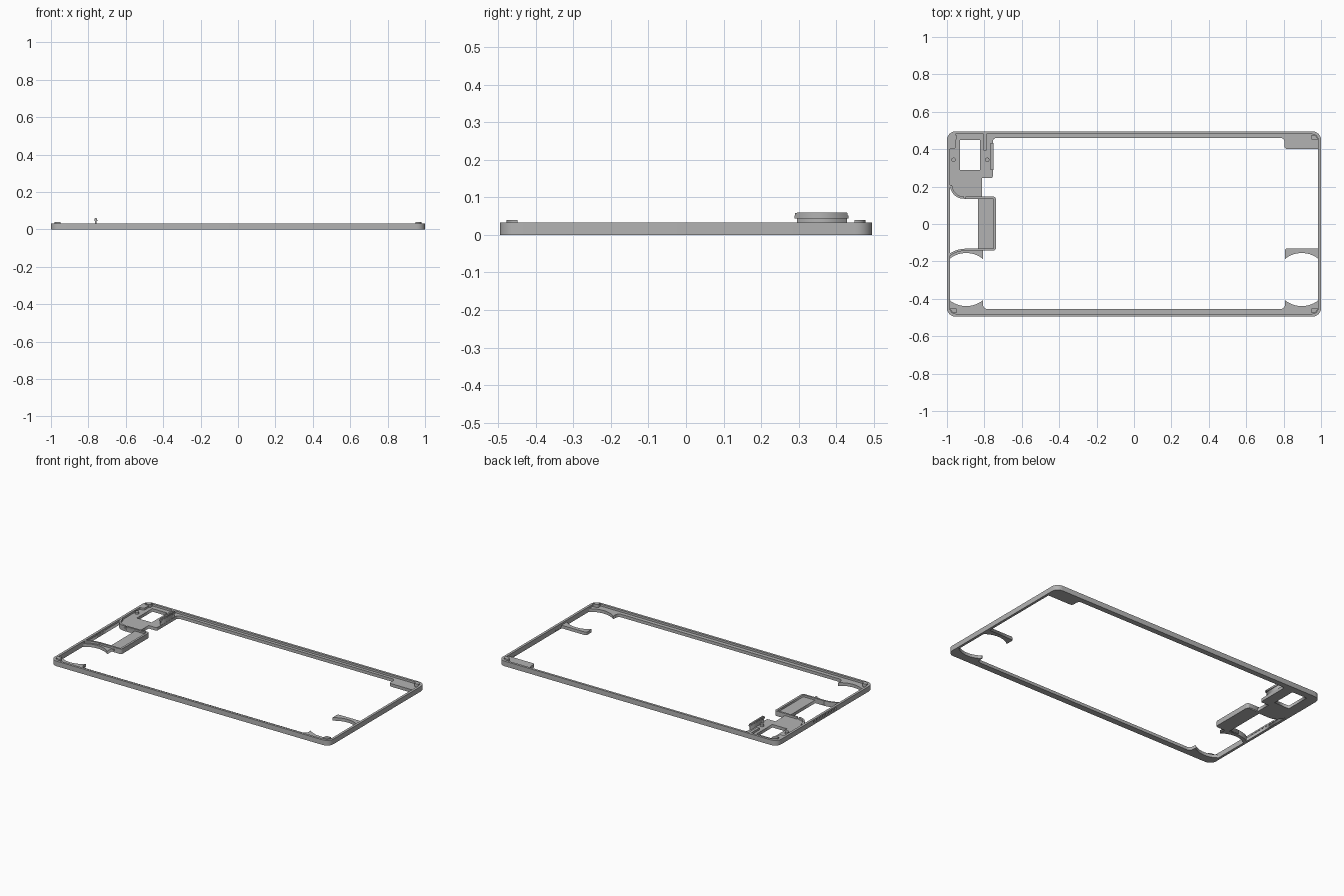
import bpy
import bmesh
from math import cos, sin, radians
from mathutils import Vector, Matrix

cube = bpy.data.objects.get("Cube")
if cube:
    bpy.data.objects.remove(cube, do_unlink=True)

grey = bpy.data.materials.new("matte grey")
grey.use_nodes = True
grey.diffuse_color = (0.45, 0.45, 0.45, 1)
grey.node_tree.nodes["Principled BSDF"].inputs["Base Color"].default_value = (0.45, 0.45, 0.45, 1)


def link(name, mesh):
    obj = bpy.data.objects.new(name, mesh)
    bpy.context.collection.objects.link(obj)
    mesh.materials.clear()
    mesh.materials.append(grey)
    return obj


def arc(cx, cy, r, a, b, n=14):
    """Points along an arc, angles in degrees."""
    angles = [radians(a + (b - a) * i / n) for i in range(n + 1)]
    return [(cx + r * cos(t), cy + r * sin(t)) for t in angles]


def rounded(points, n=6):
    """Outline whose corners carry an optional third value, the fillet radius."""
    out = []
    for i, p in enumerate(points):
        if len(p) < 3:
            out.append(p)
            continue
        c = Vector(p[:2])
        u = (Vector(points[i - 1][:2]) - c).normalized()
        v = (Vector(points[(i + 1) % len(points)][:2]) - c).normalized()
        r = p[2]
        centre = c + (u + v) * r
        for k in range(n + 1):
            t = radians(90 * k / n)
            q = centre - v * r * cos(t) - u * r * sin(t)
            out.append((q.x, q.y))
    return out


def rect(x0, x1, y0, y1, r=0):
    corners = [(x0, y0), (x1, y0), (x1, y1), (x0, y1)]
    return rounded([(*c, r) for c in corners]) if r else corners


def plate(name, z0, z1, *outlines):
    """Flat plate between two heights; later outlines are holes."""
    curve = bpy.data.curves.new(name, "CURVE")
    curve.dimensions = "2D"
    curve.fill_mode = "BOTH"
    curve.extrude = (z1 - z0) / 2
    for outline in outlines:
        spline = curve.splines.new("POLY")
        spline.points.add(len(outline) - 1)
        for point, (x, y) in zip(spline.points, outline):
            point.co = (x, y, 0, 1)
        spline.use_cyclic_u = True
    temp = bpy.data.objects.new("temp", curve)
    bpy.context.collection.objects.link(temp)
    graph = bpy.context.evaluated_depsgraph_get()
    mesh = bpy.data.meshes.new_from_object(temp.evaluated_get(graph))
    bpy.data.objects.remove(temp, do_unlink=True)
    mesh.transform(Matrix.Translation((0, 0, (z0 + z1) / 2)))
    bm = bmesh.new()
    bm.from_mesh(mesh)
    bmesh.ops.remove_doubles(bm, verts=bm.verts, dist=0.0001)
    bmesh.ops.recalc_face_normals(bm, faces=bm.faces)
    bm.to_mesh(mesh)
    bm.free()
    mesh.name = name
    return link(name, mesh)


FLOOR, RIM = 0.02, 0.033
WX, WY = 0.984, 0.48      # inner faces of the rim
CX, CY, CR = 0.897, -0.297, 0.142   # round pockets

# Outer rim
rim = plate("outer_rim", 0, RIM, rect(-1, 1, -0.495, 0.495, 0.045),
            rect(-WX, WX, -WY, WY, 0.03))

# Vent slots through the left-hand end of the rim
bm = bmesh.new()
for i in range(8):
    place = Matrix.Translation((-0.992, -0.105 + i * 0.031, 0.017))
    bmesh.ops.create_cube(bm, size=1, matrix=place @ Matrix.Diagonal((0.06, 0.017, 0.014, 1)))
slots = bpy.data.meshes.new("vent_cutter")
bm.to_mesh(slots)
bm.free()
cutter = link("vent_cutter", slots)
cutter.hide_render = True
cutter.hide_set(True)
cut = rim.modifiers.new("vents", "BOOLEAN")
cut.operation = "DIFFERENCE"
cut.solver = "EXACT"
cut.object = cutter
graph = bpy.context.evaluated_depsgraph_get()
vented = bpy.data.meshes.new_from_object(rim.evaluated_get(graph))
rim.modifiers.clear()
rim.data = vented
bpy.data.objects.remove(cutter, do_unlink=True)

# Floor ledge with round pockets, main opening, window and side opening
right_pocket = arc(CX, CY, CR, 231, 308) + arc(CX, CY, CR, 52, 129)
left_pocket = arc(-CX, CY, CR, 51, 128) + arc(-CX, CY, CR, 232, 309)
opening = rounded(
    [(-0.807, -0.455, 0.025), (0.807, -0.455, 0.025)] + right_pocket
    + [(0.807, -0.13, 0.012), (WX, -0.13), (WX, 0.4), (0.805, 0.4, 0.015),
       (0.805, 0.46, 0.02), (-0.755, 0.46, 0.02), (-0.755, 0.245, 0.01),
       (-0.813, 0.245), (-0.813, 0.145), (-0.738, 0.145, 0.015),
       (-0.738, -0.142, 0.015), (-0.807, -0.142)] + left_pocket)
window = rect(-0.93, -0.823, 0.29, 0.45)
side_opening = ([(-0.835, 0.135)] + arc(-0.91, 0.209, 0.074, 270, 180)
                + arc(-CX, CY, 0.165, 121.8, 90) + [(-0.835, -0.132)])
plate("floor_ledge", 0, FLOOR, rect(-0.99, 0.99, -0.487, 0.487, 0.036),
      opening, window, side_opening)

# Tray wall around three sides of the side opening
tray_wall = rounded([(-0.9, -0.142), (-0.738, -0.142, 0.015), (-0.738, 0.147, 0.015),
                     (-0.9, 0.147), (-0.9, 0.135), (-0.752, 0.135),
                     (-0.752, -0.13), (-0.9, -0.13)])
plate("tray_wall", 0.005, RIM, tray_wall)

# Curved walls joining the tray to the rim
plate("upper_curved_wall", 0.005, RIM, arc(-0.91, 0.209, 0.074, 270, 180)
      + arc(-0.91, 0.209, 0.062, 180, 270))
plate("lower_curved_wall", 0.005, RIM, arc(-CX, CY, 0.165, 121.8, 90)
      + arc(-CX, CY, 0.154, 90, 124))

# Raised guides and locating pegs beside the window
plate("outer_guide", 0.01, RIM, rect(-0.988, -0.955, 0.4, 0.485, 0.01))
plate("inner_guide", 0.01, RIM, rect(-0.805, -0.787, 0.39, 0.485, 0.008))
for side, x in (("outer", -0.965), ("inner", -0.785)):
    plate(side + "_peg", 0.01, RIM, arc(x, 0.343, 0.012, 0, 345, 23))

# Snap clip with a protruding lip
plate("clip_stem", 0.01, 0.06, rect(-0.765, -0.756, 0.295, 0.428))
plate("clip_lip", 0.044, 0.051, rect(-0.768, -0.752, 0.288, 0.432))
plate("clip_tip", 0.051, 0.058, rect(-0.766, -0.754, 0.29, 0.43))

# Corner posts
for sx, side in ((1, "left"), (-1, "right")):
    for sy, end in ((1, "back"), (-1, "front")):
        post = rounded([(0.948, 0.448, 0.012), (0.981, 0.448), (0.981, 0.477, 0.026), (0.948, 0.477)])
        plate(f"{end}_{side}_post", 0.01, 0.04, [(sx * x, sy * y) for x, y in post])
